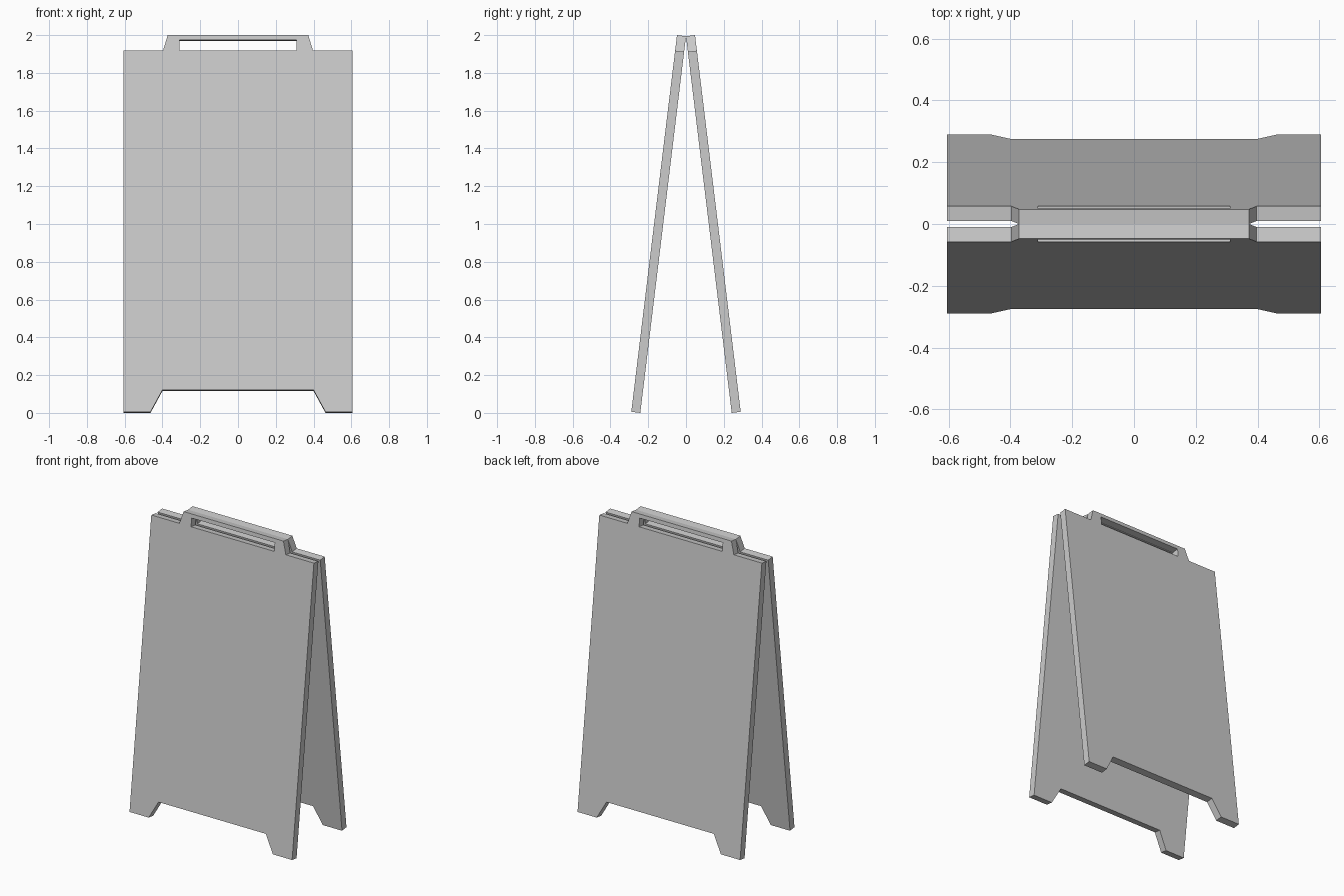
import bpy, bmesh, math
from mathutils import Vector

if "Cube" in bpy.data.objects:
    bpy.data.objects.remove(bpy.data.objects["Cube"])

THICK = 0.048      # board thickness
SPREAD = 0.242     # inner foot distance from centre
HEIGHT = 1.994     # height of the inner top edge, where the boards meet
tilt = math.atan2(SPREAD, HEIGHT)
normal = Vector((0, -math.cos(tilt), math.sin(tilt)))

# Right half of the outline (x, z on the inner face), from foot to handle
half = [(0.40, 0.116), (0.463, 0), (0.606, 0), (0.606, 1.912),
        (0.397, 1.912), (0.372, HEIGHT)]
outline = half + [(-x, z) for x, z in reversed(half)]
slot = [(-0.31, 1.912), (0.31, 1.912), (0.31, 1.968), (-0.31, 1.968)]


def on_board(x, z):
    return Vector((x, -SPREAD * (1 - z / HEIGHT), z))


def board(name, turn):
    bm = bmesh.new()
    edges = []
    # Outline and hand slot loops, filled and thickened outward
    for loop in (outline, slot):
        vs = [bm.verts.new(on_board(x, z)) for x, z in loop]
        edges += [bm.edges.new((vs[i - 1], vs[i])) for i in range(len(vs))]
    bmesh.ops.triangle_fill(bm, edges=edges, use_beauty=True, normal=normal)
    ext = bmesh.ops.extrude_face_region(bm, geom=bm.faces[:], use_keep_orig=True)
    moved = [g for g in ext["geom"] if isinstance(g, bmesh.types.BMVert)]
    bmesh.ops.translate(bm, verts=moved, vec=normal * THICK)
    bmesh.ops.recalc_face_normals(bm, faces=bm.faces[:])
    mesh = bpy.data.meshes.new(name)
    bm.to_mesh(mesh)
    bm.free()
    ob = bpy.data.objects.new(name, mesh)
    ob.rotation_euler.z = turn
    bpy.context.collection.objects.link(ob)


# Two identical boards leaning together
board("front_board", 0)
board("back_board", math.pi)
